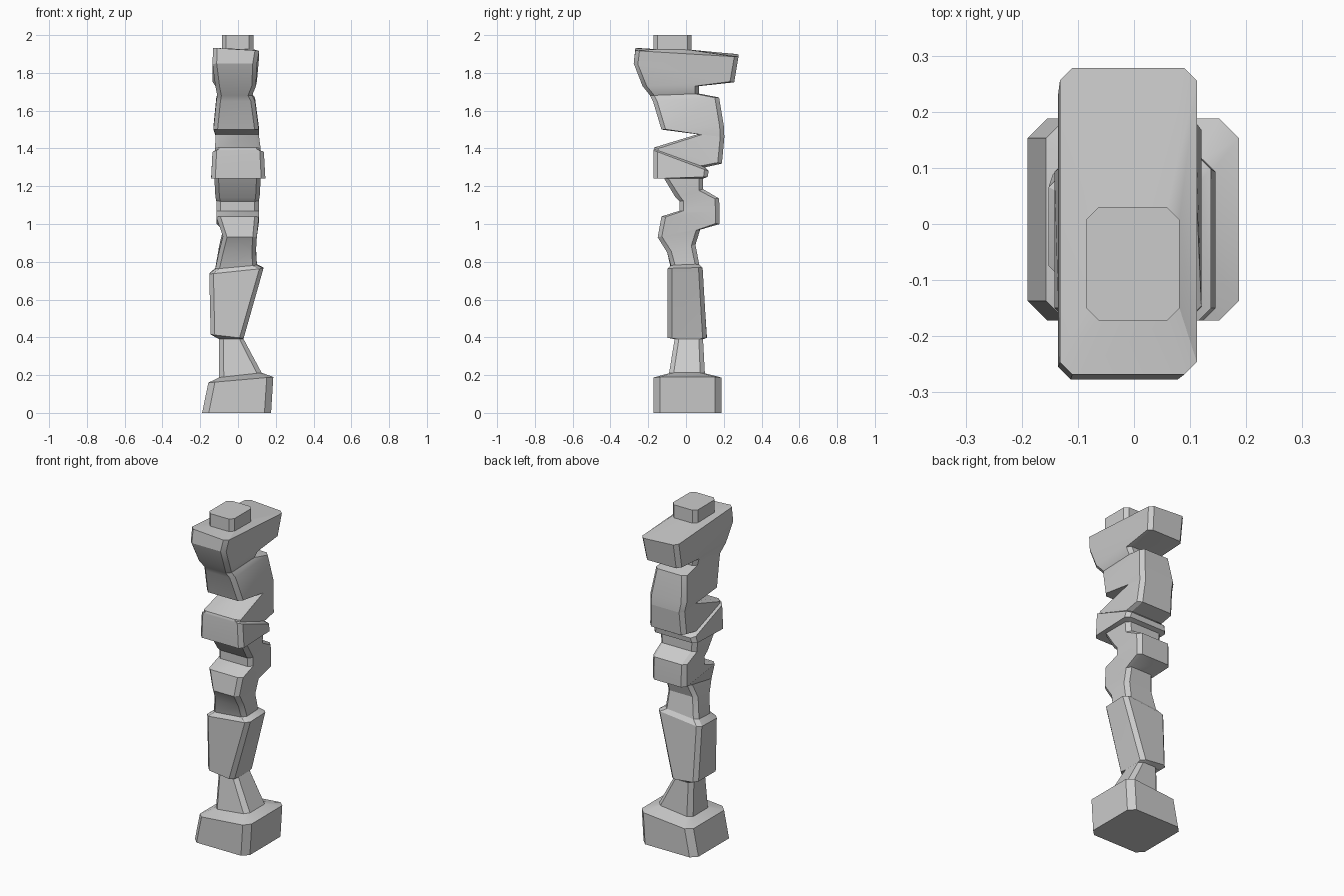
import bpy, bmesh, math


def ring_points(r):
    """Chamfered rectangle: left, right, front, back, front z, back z, side tilt, chamfer."""
    xl, xr, yf, yb, zf, zb = r[:6]
    tilt = r[6] if len(r) > 6 else 0.0
    c = r[7] if len(r) > 7 else 0.022
    outline = [(xl + c, yf), (xr - c, yf), (xr, yf + c), (xr, yb - c),
               (xr - c, yb), (xl + c, yb), (xl, yb - c), (xl, yf + c)]
    pts = []
    for x, y in outline:
        t = (y - yf) / (yb - yf)
        s = (x - xl) / (xr - xl) - 0.5
        pts.append((x, y, zf + (zb - zf) * t + tilt * s))
    return pts


def loft(name, rings, cap_bottom=False, cap_top=False):
    bm = bmesh.new()
    loops = [[bm.verts.new(p) for p in ring_points(r)] for r in rings]
    for a, b in zip(loops, loops[1:]):
        for i in range(8):
            j = (i + 1) % 8
            bm.faces.new((a[i], a[j], b[j], b[i]))
    if cap_bottom:
        bm.faces.new(loops[0][::-1])
    if cap_top:
        bm.faces.new(loops[-1])
    me = bpy.data.meshes.new(name)
    bm.to_mesh(me)
    bm.free()
    ob = bpy.data.objects.new(name, me)
    bpy.context.collection.objects.link(ob)
    bpy.context.view_layer.objects.active = ob
    ob.select_set(True)
    bpy.ops.object.shade_smooth_by_angle(angle=math.radians(25))
    ob.select_set(False)


# Each part runs bottom to top and ends on the ring the next part starts from
base = [
    (-.19, .175, -.172, .188, .0, .0, 0, .035),
    (-.157, .187, -.172, .188, .175, .175, .03, .035),
    (-.10, .125, -.09, .10, .20, .20, .025, .025),
]
shin = [
    base[-1],
    (-.10, .03, -.06, .09, .39, .39),
    (-.145, .03, -.097, .11, .405, .405, -.02),
    (-.152, .135, -.097, .088, .75, .755, .03),
    (-.12, .10, -.08, .07, .772, .778, .02),
]
waist = [
    shin[-1],
    (-.10, .095, -.10, .05, .85, .89),
    (-.08, .10, -.15, .075, .93, .97),
    (-.115, .11, -.13, .178, 1.04, 1.0),
    (-.115, .11, -.035, .178, 1.07, 1.07),
    (-.115, .11, -.035, .175, 1.12, 1.135),
    (-.12, .115, -.055, .09, 1.14, 1.185),
    (-.125, .12, -.115, .09, 1.24, 1.24),
]
jaw = [
    waist[-1],
    (-.142, .145, -.172, .115, 1.24, 1.25),
    (-.135, .137, -.172, .12, 1.39, 1.28),
    (-.122, .12, -.170, .10, 1.397, 1.30),
    (-.122, .12, -.168, .19, 1.405, 1.32),
    (-.118, .11, .06, .203, 1.475, 1.46),
]
head = [
    jaw[-1],
    (-.13, .11, -.13, .20, 1.50, 1.52),
    (-.115, .09, -.175, .175, 1.65, 1.67),
    (-.11, .075, -.19, .07, 1.68, 1.69),
    (-.12, .095, -.23, .07, 1.73, 1.73),
    (-.135, .10, -.277, .255, 1.85, 1.75),
    (-.132, .112, -.268, .278, 1.925, 1.892, -.015),
    (-.085, .081, -.172, .03, 1.925, 1.922),
]
cap = [
    head[-1],
    (-.085, .081, -.172, .03, 2.0, 2.0),
]

loft("base", base, cap_bottom=True)
loft("lower_post", shin)
loft("waist", waist)
loft("lower_jaw", jaw)
loft("head", head)
loft("top_cap", cap, cap_top=True)
